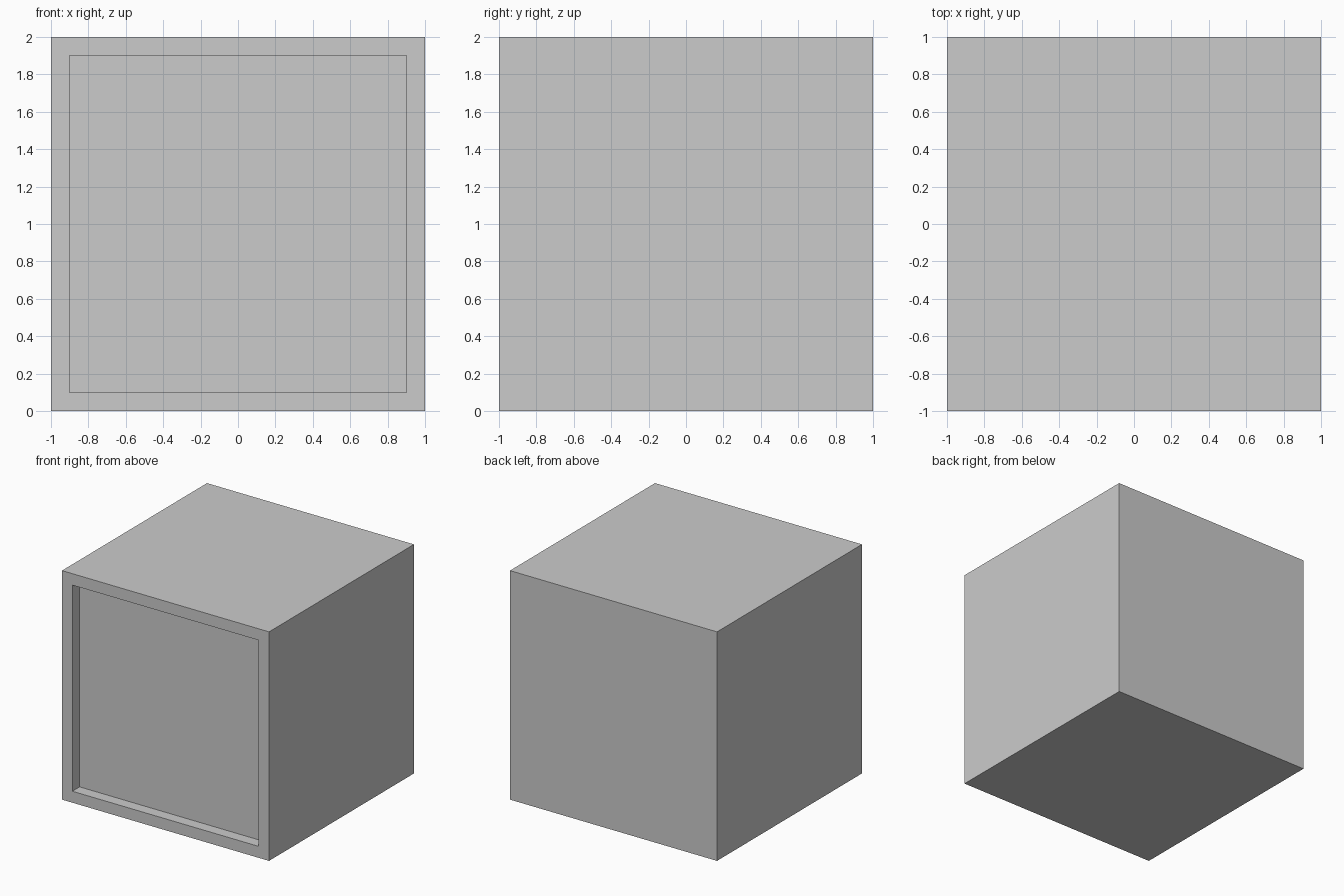
import bpy, bmesh
from mathutils import Vector

if "Cube" in bpy.data.objects:
    bpy.data.objects.remove(bpy.data.objects["Cube"])

# Cube body standing on the ground
bm = bmesh.new()
bmesh.ops.create_cube(bm, size=2.0)
bmesh.ops.translate(bm, verts=bm.verts, vec=(0, 0, 1))
bm.normal_update()

# Recessed front panel: inset the front face, then push it inward
front = min(bm.faces, key=lambda f: f.calc_center_median().y)
bmesh.ops.inset_region(bm, faces=[front], thickness=0.1, use_even_offset=True)
panel = bmesh.ops.extrude_discrete_faces(bm, faces=[front])["faces"][0]
bmesh.ops.translate(bm, verts=panel.verts, vec=Vector((0, 0.1, 0)))
bmesh.ops.recalc_face_normals(bm, faces=bm.faces)

mesh = bpy.data.meshes.new("box_with_recessed_front")
bm.to_mesh(mesh)
bm.free()
obj = bpy.data.objects.new("box_with_recessed_front", mesh)
bpy.context.collection.objects.link(obj)
